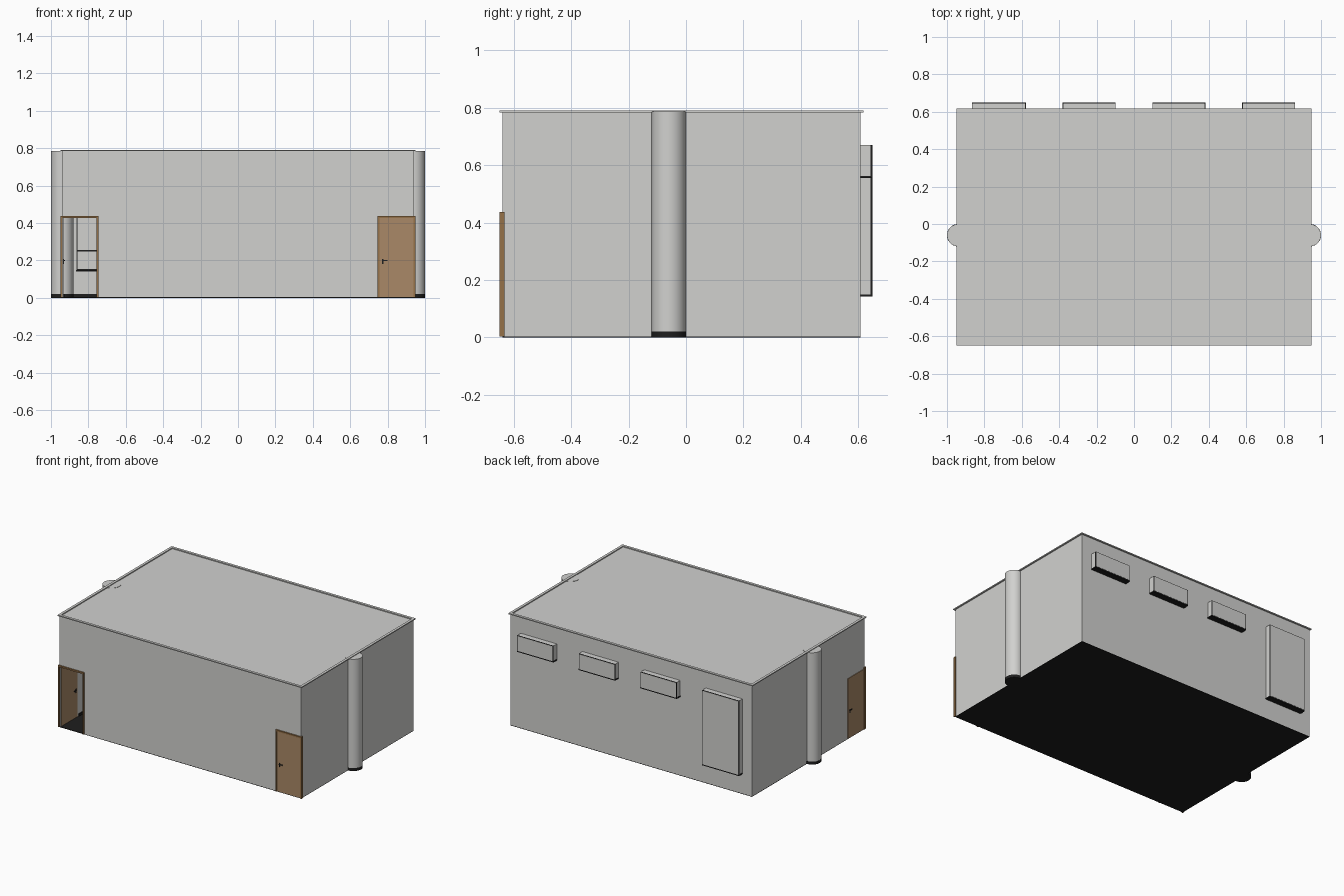
import bpy, bmesh, math
from mathutils import Matrix

if "Cube" in bpy.data.objects:
    bpy.data.objects.remove(bpy.data.objects["Cube"])


def material(name, r, g, b):
    m = bpy.data.materials.new(name)
    m.diffuse_color = (r, g, b, 1)
    m.use_nodes = True
    m.node_tree.nodes["Principled BSDF"].inputs["Base Color"].default_value = m.diffuse_color
    return m


GREY = material("light grey plaster", 0.64, 0.64, 0.625)
BLACK = material("black trim", 0.013, 0.013, 0.013)
WOOD = material("door wood", 0.40, 0.25, 0.135)
FRAME = material("dark frame wood", 0.30, 0.165, 0.065)

# Room extents
X, Y0, Y1, TOP = 0.94, -0.64, 0.608, 0.784
T = 0.006


def finish(name, bm, mat):
    me = bpy.data.meshes.new(name)
    bm.to_mesh(me)
    bm.free()
    me.materials.append(mat)
    ob = bpy.data.objects.new(name, me)
    bpy.context.collection.objects.link(ob)
    return ob


def boxes(name, mat, *spans):
    """One object made of boxes given as (x0, x1, y0, y1, z0, z1)."""
    bm = bmesh.new()
    for x0, x1, y0, y1, z0, z1 in spans:
        mtx = Matrix.Translation(((x0 + x1) / 2, (y0 + y1) / 2, (z0 + z1) / 2))
        mtx = mtx @ Matrix.Diagonal((x1 - x0, y1 - y0, z1 - z0, 1))
        bmesh.ops.create_cube(bm, size=1, matrix=mtx)
    return finish(name, bm, mat)


def wall(name, y, inward, holes):
    """Wall along x with rectangular holes (x0, x1, z0, z1)."""
    xs = sorted({-X, X, *(h[0] for h in holes), *(h[1] for h in holes)})
    zs = sorted({0.003, TOP, *(h[2] for h in holes), *(h[3] for h in holes)})
    bm = bmesh.new()
    for a, b in zip(xs, xs[1:]):
        for c, d in zip(zs, zs[1:]):
            mx, mz = (a + b) / 2, (c + d) / 2
            if any(h[0] < mx < h[1] and h[2] < mz < h[3] for h in holes):
                continue
            vs = [bm.verts.new((px, y, pz)) for px, pz in ((a, c), (b, c), (b, d), (a, d))]
            bm.faces.new(vs if inward > 0 else vs[::-1])
    bmesh.ops.remove_doubles(bm, verts=bm.verts, dist=1e-5)
    ob = finish(name, bm, GREY)
    mod = ob.modifiers.new("thickness", 'SOLIDIFY')
    mod.thickness = T
    mod.offset = -1
    return ob


def cylinder(name, mat, x, y, r, z0, z1):
    bm = bmesh.new()
    bmesh.ops.create_cone(bm, cap_ends=True, segments=40, radius1=r, radius2=r, depth=z1 - z0,
                          matrix=Matrix.Translation((x, y, (z0 + z1) / 2)))
    ob = finish(name, bm, mat)
    bpy.context.view_layer.objects.active = ob
    ob.select_set(True)
    bpy.ops.object.shade_smooth_by_angle(angle=math.radians(40))
    ob.select_set(False)


# Floor, roof and raised roof rim
boxes("floor", BLACK, (-X, X, Y0, Y1, 0, 0.004))
boxes("roof", GREY, (-X, X, Y0, Y1, TOP - 0.008, TOP))
ro, ri = X + 0.01, X - 0.008
boxes("roof_rim", GREY,
      (-ro, ro, Y0 - 0.01, Y0 + 0.008, TOP, 0.791), (-ro, ro, Y1 - 0.008, Y1 + 0.01, TOP, 0.791),
      (-ro, -ri, Y0 + 0.008, Y1 - 0.008, TOP, 0.791), (ri, ro, Y0 + 0.008, Y1 - 0.008, TOP, 0.791))

# Walls with openings for two doors and four windows
windows = [(-0.865, -0.58, 0.147, 0.67), (-0.38, -0.10, 0.56, 0.67),
           (0.10, 0.38, 0.56, 0.67), (0.58, 0.86, 0.56, 0.67)]
wall("front_wall", Y0, 1, [(-0.934, -0.755, 0.003, 0.43), (0.755, 0.934, 0.003, 0.43)])
wall("back_wall", Y1, -1, windows)
for s, side in ((-1, "left"), (1, "right")):
    a, b = sorted((s * X, s * (X - T)))
    boxes(side + "_wall", GREY, (a, b, Y0 + T, Y1 - T, 0.003, TOP - 0.008))
    # Inner skirting
    a, b = sorted((s * (X - T), s * (X - 0.012)))
    boxes(side + "_skirting", BLACK, (a, b, Y0 + 0.2, Y1 - T, 0.004, 0.02))
    # Round column with dark foot
    cylinder(side + "_column", GREY, s * 0.94, -0.06, 0.0595, 0.02, TOP + 0.002)
    cylinder(side + "_column_foot", BLACK, s * 0.94, -0.06, 0.06, 0.0, 0.02)
boxes("back_skirting", BLACK, (-X + T, X - T, Y1 - 0.012, Y1 - T, 0.004, 0.02))
boxes("front_skirting", BLACK, (-0.745, 0.745, Y0 + T, Y0 + 0.012, 0.004, 0.02))

# Projecting window boxes
for i, (x0, x1, z0, z1) in enumerate(windows, 1):
    n = f"window_{i}_"
    boxes(n + "box", GREY,
          (x0, x0 + 0.004, Y1 - T, 0.644, z0, z1), (x1 - 0.004, x1, Y1 - T, 0.644, z0, z1),
          (x0 + 0.004, x1 - 0.004, Y1 - T, 0.644, z1 - 0.004, z1))
    w = 0.008
    bars = [(x0, x0 + w, 0.643, 0.649, z0, z1), (x1 - w, x1, 0.643, 0.649, z0, z1),
            (x0 + w, x1 - w, 0.643, 0.649, z0, z0 + w), (x0 + w, x1 - w, 0.643, 0.649, z1 - w, z1)]
    if i == 1:
        bars.append((x0 + w, x1 - w, 0.641, 0.649, 0.248, 0.256))
    boxes(n + "frame", BLACK, *bars)
    boxes(n + "pane", GREY, (x0 + 0.002, x1 - 0.002, 0.6485, 0.6505, z0 + 0.003, z1 - 0.002))
    boxes(n + "sill", BLACK, (x0 - 0.002, x1 + 0.002, Y1 - 0.012, 0.649, z0 - 0.005, z0 + 0.003))

# Door frames
for s, side in ((-1, "left"), (1, "right")):
    spans = []
    for a, b, z0, z1 in ((0.746, 0.756, 0.003, 0.437), (0.938, 0.948, 0.003, 0.437),
                         (0.756, 0.938, 0.427, 0.437)):
        p, q = sorted((s * a, s * b))
        spans.append((p, q, -0.65, -0.632, z0, z1))
    boxes(side + "_door_frame", FRAME, *spans)

# Closed right door and its lever handles
boxes("closed_door", WOOD, (0.756, 0.938, -0.644, -0.634, 0.005, 0.426))
boxes("closed_door_handle", BLACK,
      (0.771, 0.778, -0.647, -0.631, 0.18, 0.208), (0.771, 0.798, -0.65, -0.647, 0.196, 0.203),
      (0.771, 0.798, -0.631, -0.626, 0.196, 0.203))

# Open left door, swung flat into the side wall, handles on both faces
boxes("open_door", WOOD, (-0.944, -0.932, -0.632, -0.452, 0.005, 0.426))
boxes("open_door_handle", BLACK,
      (-0.947, -0.929, -0.474, -0.467, 0.18, 0.208), (-0.95, -0.947, -0.494, -0.467, 0.196, 0.203),
      (-0.929, -0.925, -0.494, -0.467, 0.196, 0.203))

# Small dark board on the inner left wall
boxes("wall_board", BLACK, (-0.934, -0.929, 0.2, 0.4, 0.275, 0.38))
